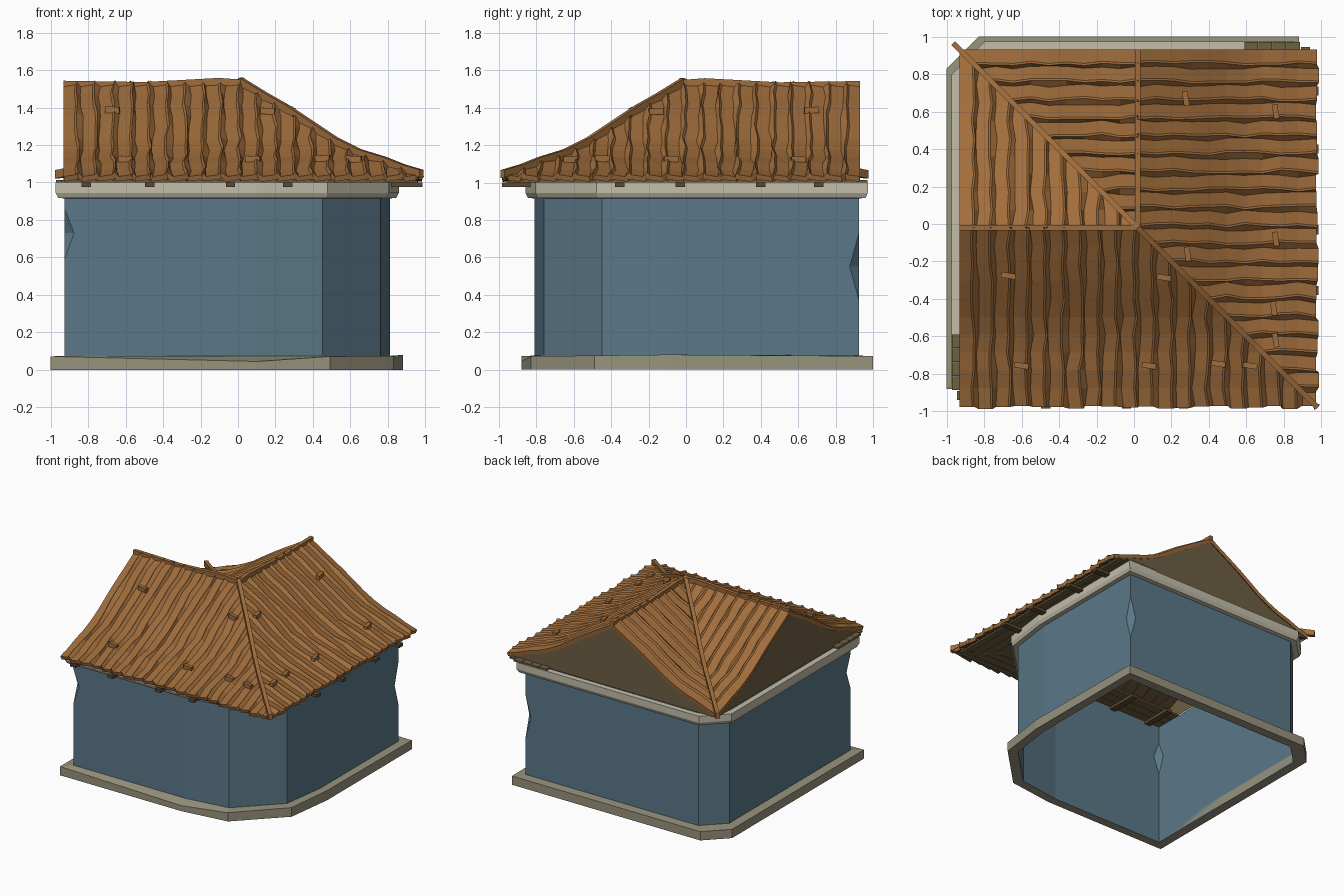
import bpy, bmesh, math, random
from mathutils import Vector, Matrix

if "Cube" in bpy.data.objects:
    bpy.data.objects.remove(bpy.data.objects["Cube"])

random.seed(4)


def mat(name, hexcol):
    m = bpy.data.materials.new(name)
    c = [int(hexcol[i:i + 2], 16) / 255 for i in (0, 2, 4)]
    m.diffuse_color = [((v + .055) / 1.055) ** 2.4 if v > .04 else v / 12.92 for v in c] + [1]
    m.use_nodes = True
    m.node_tree.nodes["Principled BSDF"].inputs["Base Color"].default_value = m.diffuse_color
    return m


BLUE = mat("blue wall", "5b7889")
STONE = mat("base stone", "97937d")
TRIM = mat("pale stone", "c3beaa")
WOOD = mat("roof wood", "a06d3c")
DARK = mat("dark wood", "5c4a32")
GABLE = mat("gable boards", "6d5e44")
SOFFIT = mat("soffit wood", "6e6041")

# The model is symmetric about the diagonal x = -y
MIRROR = Matrix(((0, -1, 0, 0), (-1, 0, 0, 0), (0, 0, 1, 0), (0, 0, 0, 1)))


def emit(name, bm, mats, mirror=False, thick=0):
    for k in range(2 if mirror else 1):
        if k:
            bm.transform(MIRROR)
            bmesh.ops.reverse_faces(bm, faces=bm.faces)
        me = bpy.data.meshes.new(name)
        bm.to_mesh(me)
        for m in mats:
            me.materials.append(m)
        o = bpy.data.objects.new(name + ("_side" if k else ""), me)
        bpy.context.collection.objects.link(o)
        if thick:
            s = o.modifiers.new("thickness", 'SOLIDIFY')
            s.thickness, s.offset, s.material_offset = thick, -1, 1
    bm.free()


def beam(bm, path, w, h):
    """Rectangular bar along a path, its top h above the path."""
    path = [Vector(p) for p in path]
    d = path[-1] - path[0]
    s = Vector((-d.y, d.x, 0)).normalized() * w / 2
    up = Vector((0, 0, h))
    rings = [[bm.verts.new(v) for v in (p + s, p - s, p - s + up, p + s + up)] for p in path]
    for a, b in zip(rings, rings[1:]):
        for i in range(4):
            j = (i + 1) % 4
            bm.faces.new((a[i], a[j], b[j], b[i]))
    bm.faces.new(rings[0])
    bm.faces.new(rings[-1][::-1])
    bmesh.ops.recalc_face_normals(bm, faces=bm.faces)


def ring(name, loops, m):
    """Closed moulding through several equal outlines."""
    bm = bmesh.new()
    vs = [[bm.verts.new(p) for p in lp] for lp in loops]
    for k in range(len(vs)):
        a, b = vs[k], vs[(k + 1) % len(vs)]
        for i in range(len(a)):
            j = (i + 1) % len(a)
            bm.faces.new((a[i], a[j], b[j], b[i]))
    bmesh.ops.recalc_face_normals(bm, faces=bm.faces)
    emit(name, bm, [m])


def outline(half, back):
    return half + [(-y, -x) for x, y in half[::-1]] + [back, (-back[1], -back[0])]


wall = outline([(-.925, -.81), (.09, -.81), (.45, -.76)], (-.76, .925))
foot = outline([(-1, -.88), (.1, -.88), (.49, -.83)], (-.83, 1))


def scaled(s, z):
    return [((x + .06) * s - .06, (y - .06) * s + .06, z) for x, y in wall]


# Walls, with chipped front left and back right corners
bm = bmesh.new()
chips = {0: (.59, .73, .86), 5: (.37, .55, .73)}
n = len(wall)


def chip(i, j):
    if i not in chips:
        return []
    a, b = Vector(wall[i]), Vector(wall[j])
    s = a + (b - a).normalized() * .05
    lo, mid, hi = chips[i]
    return [(a.x, a.y, lo), (s.x, s.y, mid), (a.x, a.y, hi)]


for i in range(n):
    j = (i + 1) % n
    pts = [(*wall[i], .0), (*wall[j], .0)] + chip(j, i) + [(*wall[j], 1), (*wall[i], 1)] + chip(i, j)[::-1]
    bm.faces.new([bm.verts.new(p) for p in pts])
    if i in chips:
        p, q = chip(i, j), chip(i, i - 1)
        for end in (p[0], p[2]):
            bm.faces.new([bm.verts.new(v) for v in (end, p[1], q[1])])
bmesh.ops.remove_doubles(bm, verts=bm.verts, dist=.0005)
bmesh.ops.recalc_face_normals(bm, faces=bm.faces)
emit("walls", bm, [BLUE])

# Stone base and cornice
tops = [.072, .045, .072, .075, .08, .072, .072, .072]
ring("base", [[(x, y, 0) for x, y in wall], [(x, y, 0) for x, y in foot],
              [(x, y, t) for (x, y), t in zip(foot, tops)], [(x, y, .075) for x, y in wall]], STONE)
ring("cornice", [scaled(1.001, .915), scaled(1.04, .918), scaled(1.055, .945), scaled(1.055, 1), scaled(1.001, 1)], TRIM)

# Roof slopes
PROFILE = [(0, 1.52), (.13, 1.44), (.25, 1.372), (.5, 1.205), (.63, 1.14), (.76, 1.1), (.86, 1.06), (.95, 1.032), (1.1, 1.01)]


def h(d):
    for (a, za), (b, zb) in zip(PROFILE, PROFILE[1:]):
        if d <= b:
            return za + (zb - za) * (d - a) / (b - a)
    return PROFILE[-1][1]


def slope(name, sign, ribs):
    """Wavy overlapping planks running down from the ridge at y = -0.02."""
    bm = bmesh.new()
    p, rows = .096, 10
    cols = []
    for k in range(ribs):
        wave = [random.uniform(-.01, .01) for _ in range(rows + 1)]
        tip = random.uniform(0, .02) if sign < 0 else 0
        for f, dz in ((0, 0), (.68, .01), (.79, .024)):
            col = []
            for r in range(rows + 1):
                d = .95 * r / rows
                x = -.93 + (k + f) * p + (wave[r] if k + f > 0 else 0)
                e = tip if r == rows else 0
                col.append(bm.verts.new((x, -.02 + sign * (d + e), h(d) + dz)))
            cols.append(col)
    for a, b in zip(cols, cols[1:]):
        for r in range(rows):
            bm.faces.new((a[r], a[r + 1], b[r + 1], b[r]))
    bmesh.ops.bisect_plane(bm, geom=bm.verts[:] + bm.edges[:] + bm.faces[:],
                           plane_co=(0, 0, 0), plane_no=(1, 1, 0), clear_outer=True)
    bm.normal_update()
    for f in bm.faces:
        if f.normal.z < 0:
            f.normal_flip()
    emit(name, bm, [WOOD, DARK], True, .03)


slope("outer_slope", -1, 21)
slope("inner_slope", 1, 11)

# Ridge beams, hip and valley beams
bm = bmesh.new()
beam(bm, [(-.93, -.02, 1.505), (-.5, -.02, 1.498), (-.1, -.02, 1.52), (.03, -.02, 1.51)], .03, .038)
emit("ridge_beam", bm, [WOOD], True)
bm = bmesh.new()
steps = [0, .13, .25, .38, .5, .63, .76, .86, .96]
beam(bm, [(.02 + d, -.02 - d, h(d) - .005) for d in steps], .03, .042)
beam(bm, [(.02 - d, -.02 + d, h(d) - .005) for d in steps + [.985]], .03, .045)
emit("hip_and_valley_beams", bm, [WOOD])

# Loose shingle pieces on the outer slopes
bm = bmesh.new()
for x, y in ((-.67, -.27), (.16, -.28), (-.6, -.75), (.08, -.75), (.45, -.74), (.62, -.75)):
    z = h(-y - .02)
    beam(bm, [(x - .038, y, z), (x + .038, y - .012, z - .003)], .03, .034)
emit("loose_shingles", bm, [WOOD], True)

# Gable panels closing the two roof ends
bm = bmesh.new()
ys = [.93, .84, .74, .61, .48, .23, .11, -.02, -.15, -.27, -.52, -.65, -.78, -.88, -.96]
top = [(-.92, y, h(abs(y + .02)) - .005) for y in ys]
bm.faces.new([bm.verts.new(v) for v in [(-.92, -.96, 1.0), (-.92, .93, 1.0)] + top])
emit("gable_panel", bm, [GABLE], True)

# Soffit boards and rafters below the eaves
bm = bmesh.new()
for y in (-.625, -.7, -.775, -.85, -.915):
    beam(bm, [(-.97 if y > -.9 else -.945, y, 1.0), (-y, y, 1.0)], .072 if y > -.9 else .05, .014)
emit("soffit_boards", bm, [SOFFIT], True)
for name, xs in (("front_rafters", (-.81, -.47, -.04, .265)), ("right_rafters", (-.71, -.4, .03, .355))):
    bm = bmesh.new()
    for x in xs:
        beam(bm, [(x, -.985, .977), (x, -.55, .977)], .05, .024)
    if name == "right_rafters":
        bm.transform(MIRROR)
        bmesh.ops.reverse_faces(bm, faces=bm.faces)
    emit(name, bm, [DARK])
